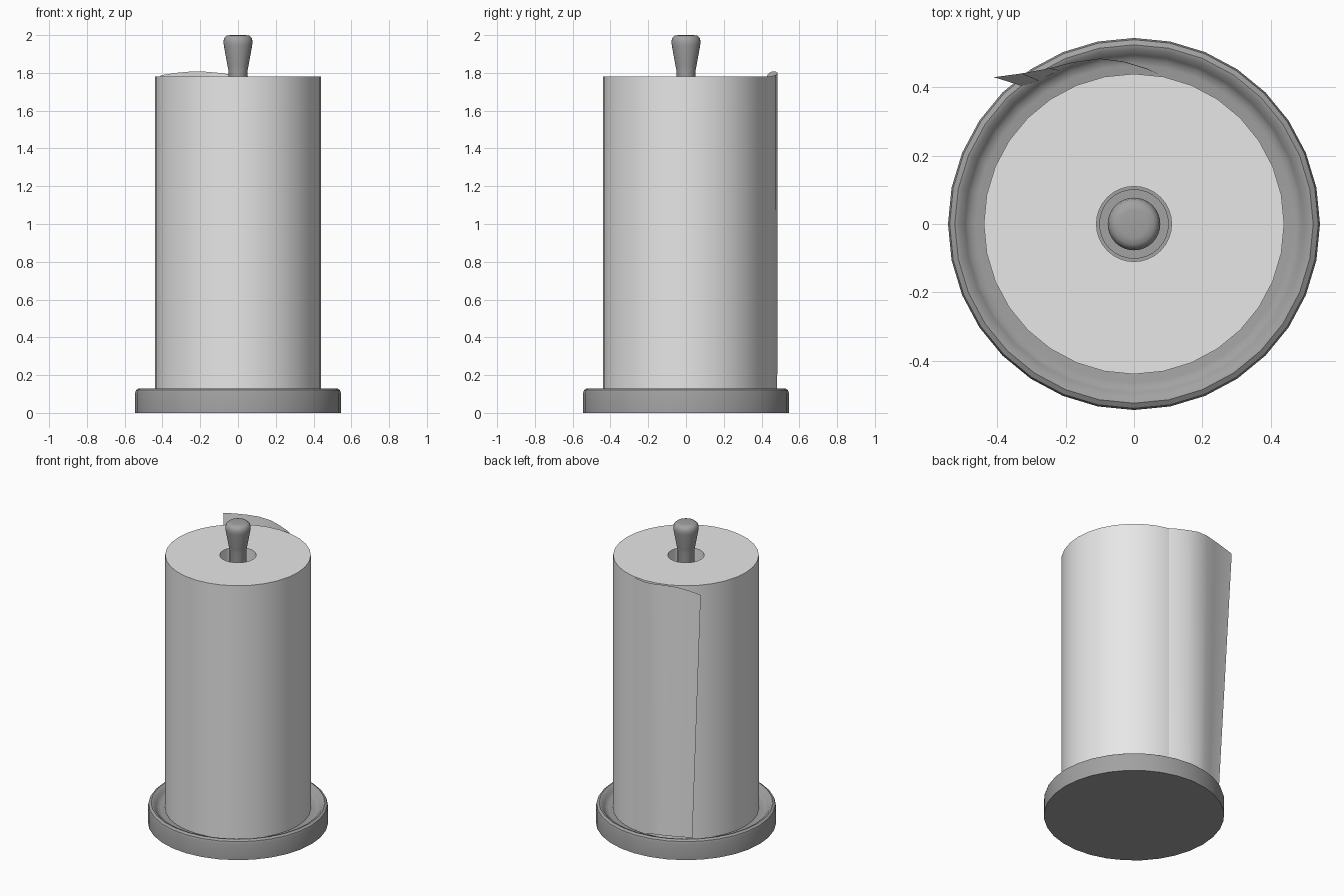
import bpy, bmesh, math

if "Cube" in bpy.data.objects:
    bpy.data.objects.remove(bpy.data.objects["Cube"])


def material(name, v):
    m = bpy.data.materials.new(name)
    m.diffuse_color = (v, v, v, 1)
    m.use_nodes = True
    m.node_tree.nodes["Principled BSDF"].inputs["Base Color"].default_value = m.diffuse_color
    return m


PAPER = material("paper_white", 0.8)
STAND = material("stand_grey", 0.36)


def finish(name, bm, mat, angle):
    me = bpy.data.meshes.new(name)
    bm.to_mesh(me)
    bm.free()
    me.materials.append(mat)
    ob = bpy.data.objects.new(name, me)
    bpy.context.collection.objects.link(ob)
    bpy.ops.object.select_all(action='DESELECT')
    ob.select_set(True)
    bpy.context.view_layer.objects.active = ob
    bpy.ops.object.shade_smooth_by_angle(angle=math.radians(angle))
    return ob


def lathe(name, profile, mat, sides=32, closed=False, angle=40):
    """Spin a (radius, z) profile round the z axis."""
    bm = bmesh.new()
    rings = []
    for r, z in profile:
        if r == 0:
            rings.append([bm.verts.new((0, 0, z))] * sides)
        else:
            rings.append([bm.verts.new((r * math.cos(2 * math.pi * i / sides),
                                        r * math.sin(2 * math.pi * i / sides), z))
                          for i in range(sides)])
    pairs = list(zip(rings, rings[1:]))
    if closed:
        pairs.append((rings[-1], rings[0]))
    for a, b in pairs:
        for i in range(sides):
            j = (i + 1) % sides
            loop = list(dict.fromkeys([a[i], a[j], b[j], b[i]]))
            bm.faces.new(loop)
    bmesh.ops.recalc_face_normals(bm, faces=bm.faces)
    return finish(name, bm, mat, angle)


# Dished base with a rounded rim
lathe("base", [(0, 0), (0.545, 0), (0.545, 0.105), (0.54, 0.121), (0.525, 0.13),
               (0.512, 0.127), (0.495, 0.105), (0.483, 0.094), (0.465, 0.09),
               (0, 0.09)], STAND)

# Central rod with a hub at its foot and a tapered knob on top
lathe("rod_and_knob", [(0, 0.09), (0.102, 0.09), (0.102, 0.13), (0.05, 0.13),
                       (0.05, 1.81), (0.056, 1.84), (0.075, 1.945), (0.077, 1.965),
                       (0.073, 1.985), (0.06, 1.997), (0.04, 2.0), (0, 2.0)], STAND)

# Paper roll with a hollow core
lathe("paper_roll", [(0.11, 0.092), (0.44, 0.092), (0.44, 1.78), (0.11, 1.78)],
      PAPER, closed=True)

# Loose end of the sheet: (x, y, z) along the bottom and top edges
bottom = [(0.086, 0.432, 0.095), (0.04, 0.453, 0.1), (-0.03, 0.474, 0.11),
          (-0.1, 0.483, 0.13), (-0.16, 0.474, 0.135), (-0.22, 0.449, 0.135),
          (-0.28, 0.42, 0.135), (-0.33, 0.405, 0.135)]
top = [(0.086, 0.432, 1.78), (0.04, 0.455, 1.783), (-0.03, 0.476, 1.79),
       (-0.1, 0.485, 1.8), (-0.18, 0.474, 1.807), (-0.25, 0.456, 1.807),
       (-0.33, 0.441, 1.8), (-0.41, 0.43, 1.787)]
bm = bmesh.new()
lo = [bm.verts.new(p) for p in bottom]
hi = [bm.verts.new(p) for p in top]
for i in range(len(lo) - 1):
    bm.faces.new((lo[i], lo[i + 1], hi[i + 1], hi[i]))
finish("loose_sheet", bm, PAPER, 60)
